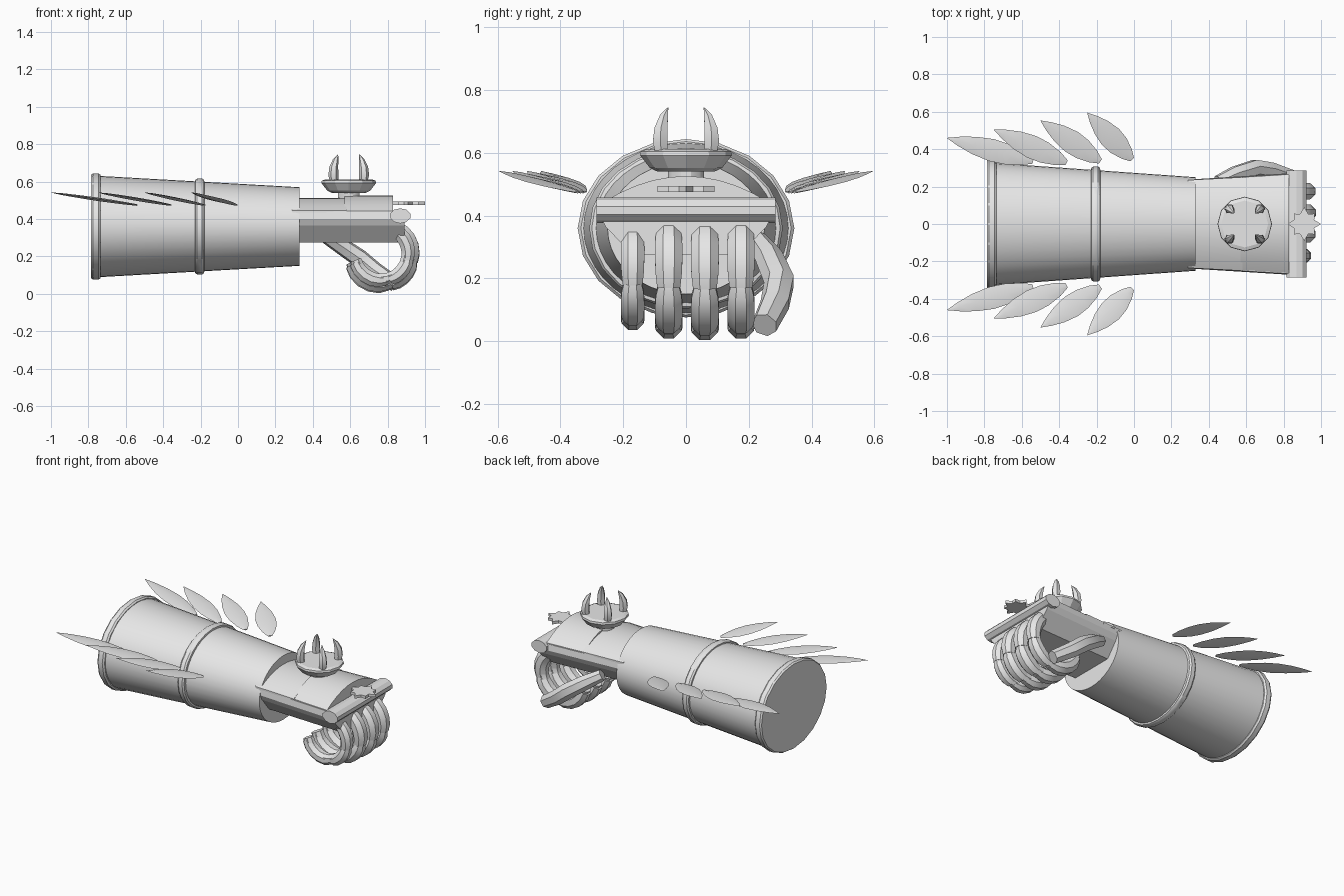
import bpy, bmesh, math
from math import sin, cos, pi, radians
from mathutils import Vector

if "Cube" in bpy.data.objects:
    bpy.data.objects.remove(bpy.data.objects["Cube"])

steel = bpy.data.materials.new("pale_steel")
steel.diffuse_color = (0.8, 0.8, 0.8, 1)
steel.use_nodes = True
steel.node_tree.nodes["Principled BSDF"].inputs["Base Color"].default_value = steel.diffuse_color


def finish(name, bm, smooth=32):
    bmesh.ops.recalc_face_normals(bm, faces=bm.faces)
    me = bpy.data.meshes.new(name)
    bm.to_mesh(me)
    bm.free()
    me.materials.append(steel)
    ob = bpy.data.objects.new(name, me)
    bpy.context.collection.objects.link(ob)
    if smooth:
        bpy.ops.object.select_all(action='DESELECT')
        ob.select_set(True)
        bpy.context.view_layer.objects.active = ob
        bpy.ops.object.shade_smooth_by_angle(angle=radians(smooth))
    return ob


def skin(bm, rings):
    """Join equal-sized point rings into a closed solid with end caps."""
    vs = [[bm.verts.new(p) for p in r] for r in rings]
    n = len(vs[0])
    for a, b in zip(vs, vs[1:]):
        for i in range(n):
            j = (i + 1) % n
            bm.faces.new((a[i], a[j], b[j], b[i]))
    bm.faces.new(vs[0])
    bm.faces.new(vs[-1])


def tube(bm, path, radii, sides=8, side=Vector((0, 1, 0)), flat=1.0):
    """Sweep a polygon along a path; flat scales it across the side axis."""
    path = [Vector(p) for p in path]
    rings = []
    for k, p in enumerate(path):
        t = (path[min(k + 1, len(path) - 1)] - path[max(k - 1, 0)]).normalized()
        u = (side - t * side.dot(t)).normalized()
        w = t.cross(u)
        rings.append([p + (u * cos(a) + w * sin(a) * flat) * radii[k]
                      for a in [2 * pi * (i + 0.5) / sides for i in range(sides)]])
    skin(bm, rings)


def lathe_x(name, profile, sides, zc=0.36):
    """Oval rings along x: profile of (x, y radius, z radius)."""
    bm = bmesh.new()
    skin(bm, [[(x, ry * cos(2 * pi * i / sides), zc + rz * sin(2 * pi * i / sides))
               for i in range(sides)] for x, ry, rz in profile])
    return finish(name, bm)


# Forearm sleeve and its two raised bands
lathe_x("forearm_sleeve", [(-0.765, 0.328, 0.272), (0.33, 0.25, 0.21)], 40)
lathe_x("cuff_rim", [(-0.785, 0.322, 0.265), (-0.785, 0.338, 0.277), (-0.775, 0.345, 0.284),
                     (-0.745, 0.345, 0.284), (-0.735, 0.335, 0.276), (-0.735, 0.32, 0.26)], 20)
lathe_x("middle_band", [(-0.232, 0.28, 0.23), (-0.228, 0.3, 0.25), (-0.218, 0.308, 0.256),
                        (-0.192, 0.308, 0.256), (-0.182, 0.3, 0.25), (-0.178, 0.28, 0.23)], 24)

# Palm block with sloping sides, widening to the knuckles
bm = bmesh.new()
section = [(1, 0.40), (0.98, 0.44), (-0.98, 0.44), (-1, 0.40), (-0.93, 0.365),
           (-0.62, 0.275), (0.62, 0.275), (0.93, 0.365)]
skin(bm, [[(x, y * w, z) for y, z in section] for x, w in ((0.25, 0.235), (0.89, 0.275))])
finish("palm", bm, 0)


# Arched plates on the back of the hand
def arched_plate(name, x0, x1, w0, w1, z0, z1):
    bm = bmesh.new()
    rings = []
    for x, w in ((x0, w0), (x1, w1)):
        arc = [(x, w * t / 5, z0 + 0.012 + (z1 - z0 - 0.012) * (1 - (t / 5) ** 2))
               for t in range(-5, 6)]
        rings.append(arc + [(x, w, z0), (x, -w, z0)])
    skin(bm, rings)
    finish(name, bm)


arched_plate("rear_hand_plate", 0.29, 0.58, 0.235, 0.25, 0.435, 0.513)
arched_plate("front_hand_plate", 0.57, 0.83, 0.245, 0.262, 0.432, 0.526)

# Knuckle bar
bm = bmesh.new()
tube(bm, [(0.868, -0.285, 0.417), (0.868, 0.285, 0.417)], [0.056, 0.056], 10,
     Vector((1, 0, 0)), 0.72)
finish("knuckle_bar", bm, 0)


# Curled fingers: core tube plus overlapping armour segments
def arc_path(y, R, zc, a0, a1, n):
    out = []
    for i in range(n):
        a = radians(a0 + (a1 - a0) * i / (n - 1))
        out.append((0.765 + R * cos(a), y, zc + R * sin(a)))
    return out


for k, (y, R, zc, r) in enumerate([(-0.17, 0.14, 0.217, 0.036), (-0.055, 0.157, 0.213, 0.042),
                                   (0.06, 0.158, 0.209, 0.043), (0.175, 0.157, 0.213, 0.042)]):
    bm = bmesh.new()
    tube(bm, arc_path(y, R, zc, 62, -165, 14), [r * 0.92] * 14)
    for a0, a1 in ((62, -14), (-10, -72), (-76, -160)):
        n = 6
        rad = [r * s for s in (0.8, 1.05, 1.12, 1.12, 1.08, 0.95)]
        tube(bm, arc_path(y, R + 0.006, zc, a0, a1, n), rad)
    finish("finger_%d" % (k + 1), bm, 30)

# Thumb folded along the side
bm = bmesh.new()
tube(bm, [(0.45, 0.225, 0.32), (0.54, 0.265, 0.265), (0.65, 0.298, 0.19), (0.73, 0.285, 0.125),
          (0.84, 0.25, 0.052)], [0.036, 0.046, 0.05, 0.048, 0.042], 7)
finish("thumb", bm, 30)

# Dish on the back of the hand
bm = bmesh.new()
skin(bm, [[(0.592 + r * cos(2 * pi * i / 12), r * sin(2 * pi * i / 12), z) for i in range(12)]
          for r, z in ((0.09, 0.54), (0.115, 0.552), (0.146, 0.592), (0.144, 0.605), (0.125, 0.612))])
finish("crown_dish", bm, 20)
bm = bmesh.new()
tube(bm, [(0.592, 0, 0.51), (0.592, 0, 0.545)], [0.06, 0.06], 12)
finish("crown_stem", bm, 30)

# Four inward-curving crown spikes
for k, (sx, sy) in enumerate([(-1, -1), (1, -1), (1, 1), (-1, 1)]):
    bm = bmesh.new()
    tube(bm, [(0.592 + sx * d, sy * d, z) for d, z in
              ((0.078, 0.6), (0.082, 0.635), (0.08, 0.675), (0.07, 0.715), (0.057, 0.745))],
         [0.022, 0.027, 0.024, 0.015, 0.001], 6)
    finish("crown_spike_%d" % (k + 1), bm, 40)

# Flat star ornament over the knuckles
bm = bmesh.new()
star = []
for i in range(16):
    r = (0.09 if i % 4 == 0 else 0.078) if i % 2 == 0 else 0.058
    a = 2 * pi * i / 16
    star.append((0.91 + r * cos(a), r * sin(a)))
skin(bm, [[(x, y, z) for x, y in star] for z in (0.476, 0.494)])
finish("knuckle_star", bm, 0)


# Side feathers: thin leaf solids, mirrored left and right
def feather(name, base, tip, width, side):
    b = Vector((base[0], base[1] * side, 0.475))
    t = Vector((tip[0], tip[1] * side, 0.542))
    along = (t - b).normalized()
    across = Vector((0, 0, 1)).cross(along).normalized()
    up = along.cross(across)
    bm = bmesh.new()
    rings = []
    for s, w in ((0, 0.22), (0.12, 0.6), (0.3, 0.92), (0.48, 1), (0.68, 0.8), (0.86, 0.42), (1, 0.01)):
        c = b.lerp(t, s)
        h = width * w / 2
        th = 0.009 * (0.3 + 0.7 * w) if s < 1 else 0.0005
        rings.append([c + across * h, c + up * th, c - across * h, c - up * th])
    skin(bm, rings)
    finish(name, bm, 35)


feathers = [((-0.01, 0.345), (-0.25, 0.595), 0.125), ((-0.18, 0.335), (-0.5, 0.553), 0.125),
            ((-0.36, 0.328), (-0.75, 0.505), 0.125), ((-0.54, 0.335), (-1.0, 0.46), 0.12)]
for side, label in ((1, "left"), (-1, "right")):
    for k, (base, tip, width) in enumerate(feathers):
        feather("%s_feather_%d" % (label, k + 1), base, tip, width, side)
